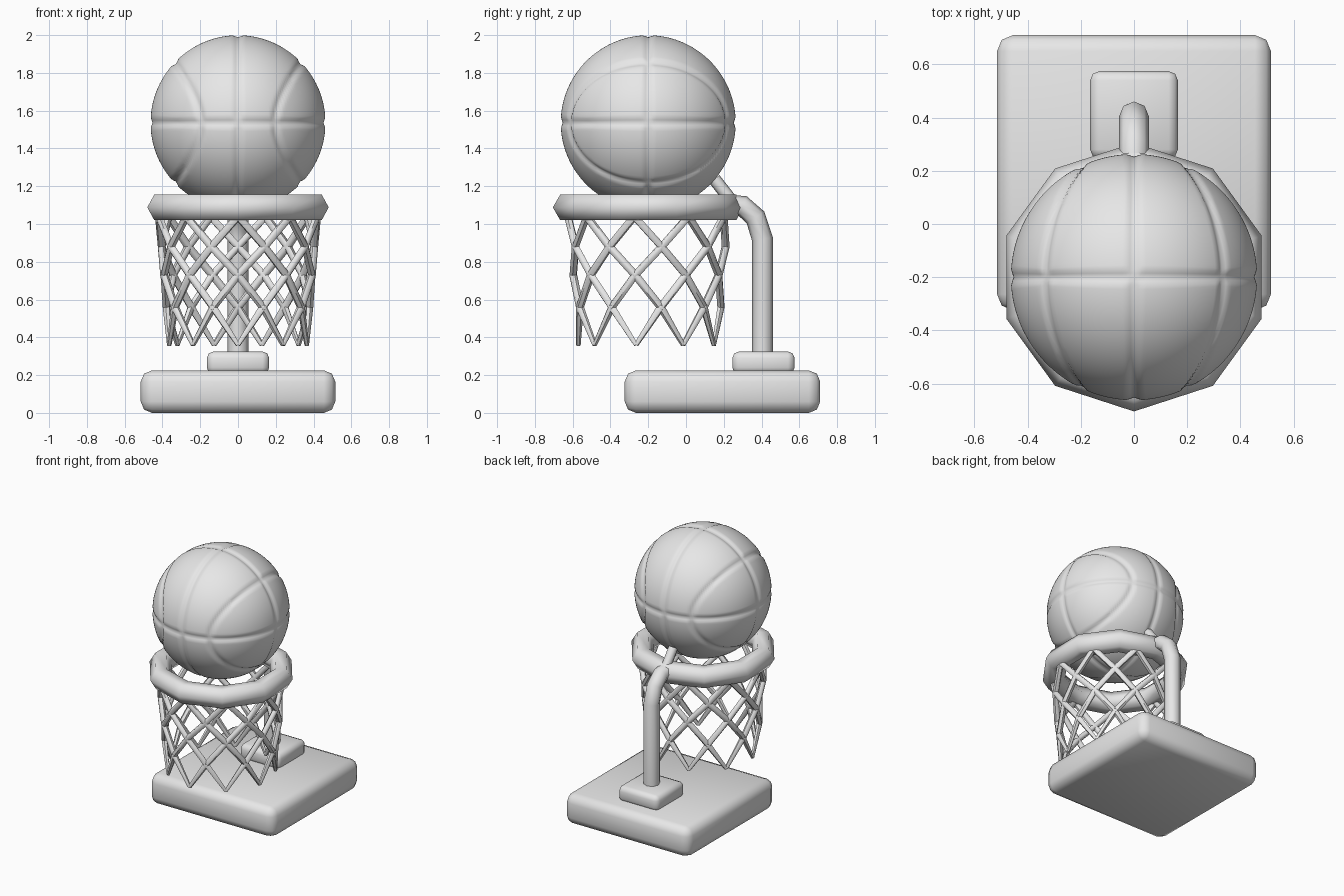
import bpy, bmesh
from math import sin, cos, tan, pi, radians
from mathutils import Vector

cube = bpy.data.objects.get("Cube")
if cube:
    bpy.data.objects.remove(cube, do_unlink=True)

grey = bpy.data.materials.new("plain_grey")
grey.use_nodes = True
grey.diffuse_color = (0.8, 0.8, 0.8, 1)
grey.node_tree.nodes["Principled BSDF"].inputs["Base Color"].default_value = (0.8, 0.8, 0.8, 1)


def activate(obj):
    bpy.ops.object.select_all(action='DESELECT')
    obj.select_set(True)
    bpy.context.view_layer.objects.active = obj


def finish(obj, angle=60):
    """Assign the colour and smooth the shading."""
    obj.data.materials.clear()
    obj.data.materials.append(grey)
    activate(obj)
    bpy.ops.object.shade_smooth_by_angle(angle=radians(angle))


def rounded_block(name, center, size, bevel):
    bpy.ops.mesh.primitive_cube_add(size=1, location=center)
    obj = bpy.context.object
    obj.name = name
    obj.scale = size
    bpy.ops.object.transform_apply(location=False, rotation=False, scale=True)
    mod = obj.modifiers.new("rounding", 'BEVEL')
    mod.width = bevel
    mod.segments = 2
    bpy.ops.object.modifier_apply(modifier=mod.name)
    finish(obj)


def tubes(name, paths, radius, resolution, tip=1.0):
    """Sweep a round section along each path; tip scales the last point."""
    curve = bpy.data.curves.new(name, 'CURVE')
    curve.dimensions = '3D'
    curve.bevel_depth = radius
    curve.bevel_resolution = resolution
    curve.use_fill_caps = True
    for path in paths:
        spline = curve.splines.new('POLY')
        spline.points.add(len(path) - 1)
        for point, co in zip(spline.points, path):
            point.co = (*co, 1)
        spline.points[-1].radius = tip
    obj = bpy.data.objects.new(name, curve)
    bpy.context.collection.objects.link(obj)
    activate(obj)
    bpy.ops.object.convert(target='MESH')
    finish(bpy.context.object)


# Base slab and pole foot
rounded_block("base", (0, 0.193, 0.1125), (1.03, 1.035, 0.225), 0.06)
rounded_block("pole_foot", (0, 0.41, 0.265), (0.33, 0.33, 0.12), 0.035)

# Bent pole and the short brace behind the ball
tubes("pole", [[(0, 0.405, 0.3), (0, 0.405, 0.92), (0, 0.368, 1.035),
                (0, 0.3, 1.095), (0, 0.22, 1.1)]], 0.056, 2)
tubes("brace", [[(0, 0.27, 1.085), (0, 0.15, 1.238)]], 0.034, 2)

# Chunky ten-sided rim
hoop_y = -0.2
bpy.ops.mesh.primitive_torus_add(major_segments=10, minor_segments=6, major_radius=0.427,
                                 minor_radius=0.078, location=(0, hoop_y, 1.088),
                                 rotation=(0, 0, pi / 2))
rim = bpy.context.object
rim.name = "rim"
finish(rim, 180)

# Net: two sets of crossing strands that narrow towards the bottom
levels = [(0.425, 1.04), (0.41, 0.88), (0.397, 0.73), (0.385, 0.56), (0.37, 0.36)]
strand_count = 9
strands = []
for turn in (1, -1):
    for i in range(strand_count):
        path = []
        for step, (r, z) in enumerate(levels):
            a = -pi / 2 + 2 * pi / strand_count * (i + turn * step / 2)
            path.append((r * cos(a), hoop_y + r * sin(a), z))
        strands.append(path)
tubes("net", strands, 0.021, 1, 0.6)

# Ball: cube sphere with shallow seams pressed in
ball_radius, seam_half, seam_depth = 0.464, 0.03, 0.011
bm = bmesh.new()
bmesh.ops.create_cube(bm, size=2)
bmesh.ops.subdivide_edges(bm, edges=bm.edges[:], cuts=47, use_grid_fill=True)


def loop_distance(p):
    """Distance along the surface to the curved side seams."""
    a, b = 0.42, 0.32
    f = (p.y / a) ** 2 + (p.z / b) ** 2 - 1
    grad = Vector((0, 2 * p.y / a ** 2, 2 * p.z / b ** 2))
    n = p.normalized()
    grad -= n * grad.dot(n)
    return abs(f) / max(grad.length, 0.5)


for v in bm.verts:
    n = Vector([tan(c * pi / 4) for c in v.co]).normalized()
    p = n * ball_radius
    d = min(abs(p.x), abs(p.y), abs(p.z), loop_distance(p))
    t = max(0, 1 - d / seam_half)
    v.co = n * (ball_radius - seam_depth * t * t * (3 - 2 * t))
mesh = bpy.data.meshes.new("ball")
bm.to_mesh(mesh)
bm.free()
ball = bpy.data.objects.new("ball", mesh)
ball.location = (0, hoop_y, 1.536)
bpy.context.collection.objects.link(ball)
finish(ball)
